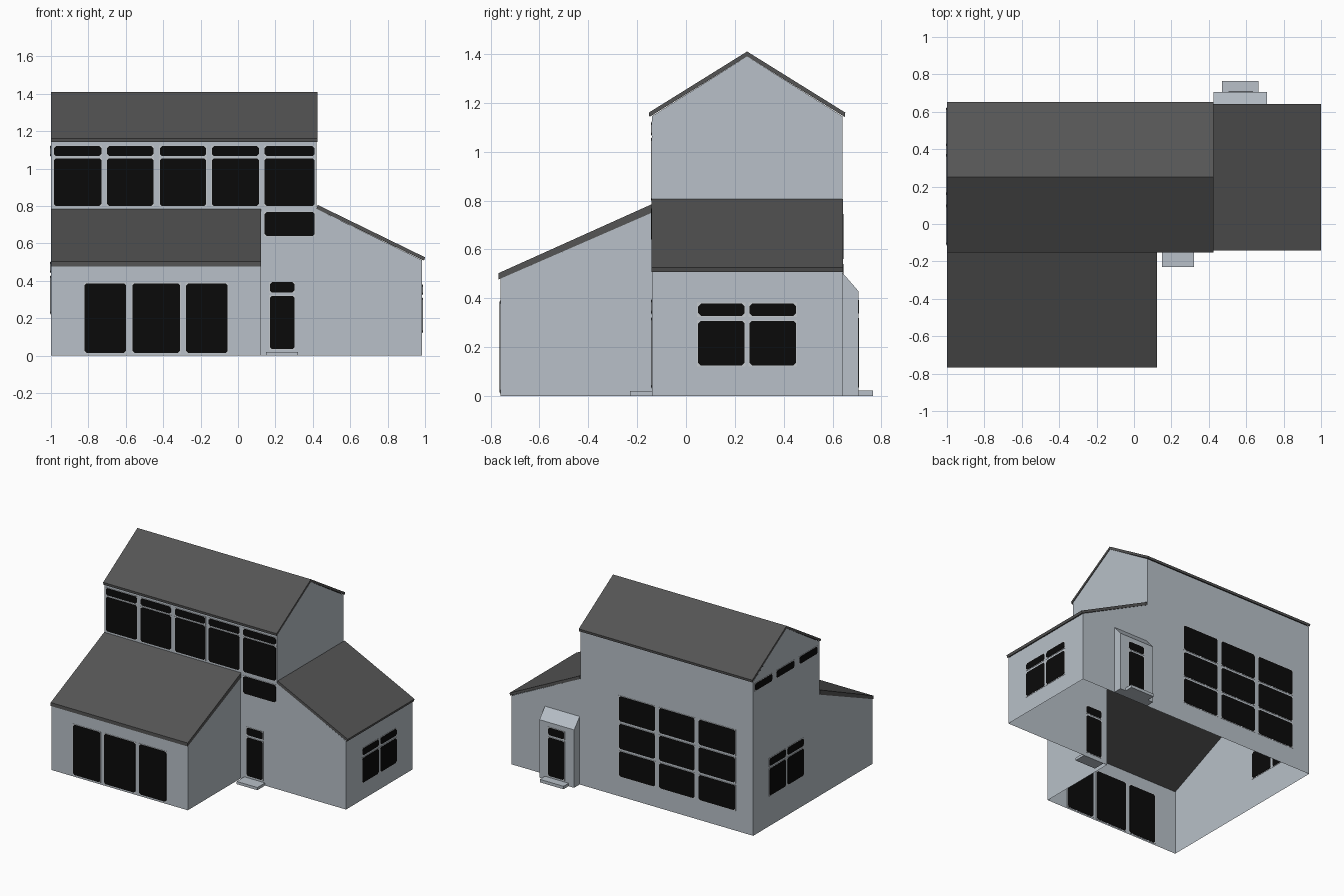
import bpy
import bmesh
from mathutils import Vector

cube = bpy.data.objects.get("Cube")
if cube:
    bpy.data.objects.remove(cube)


def material(name, rgb):
    m = bpy.data.materials.new(name)
    m.use_nodes = True
    m.diffuse_color = (*rgb, 1)
    bsdf = m.node_tree.nodes["Principled BSDF"]
    bsdf.inputs["Base Color"].default_value = (*rgb, 1)
    bsdf.inputs["Roughness"].default_value = 0.8
    return m


WALL = material("pale_grey_wall", (0.48, 0.53, 0.58))
ROOF = material("charcoal_roof", (0.09, 0.09, 0.09))
GLASS = material("black_glass", (0.003, 0.003, 0.003))
FRAME = material("light_frame", (0.56, 0.59, 0.62))


def point(axis, at, u, v):
    """Place a flat point on the plane where the given axis equals at."""
    return Vector((at, u, v)) if axis == "x" else Vector((u, at, v))


def finish(name, bm, mat, fix_normals=True):
    if fix_normals:
        bmesh.ops.recalc_face_normals(bm, faces=bm.faces)
    mesh = bpy.data.meshes.new(name)
    bm.to_mesh(mesh)
    bm.free()
    mesh.materials.append(mat)
    obj = bpy.data.objects.new(name, mesh)
    bpy.context.collection.objects.link(obj)
    return obj


def sheet(name, axis, at, side, outline):
    """Single wall facing the positive or negative side of its axis."""
    bm = bmesh.new()
    face = bm.faces.new([bm.verts.new(point(axis, at, u, v)) for u, v in outline])
    face.normal_update()
    if (face.normal.x + face.normal.y) * side < 0:
        face.normal_flip()
    return finish(name, bm, WALL, False)


def prism(bm, axis, start, end, outline):
    """Closed solid made from an outline swept along an axis."""
    face = bm.faces.new([bm.verts.new(point(axis, start, u, v)) for u, v in outline])
    swept = bmesh.ops.extrude_face_region(bm, geom=[face], use_keep_orig=True)
    shift = point(axis, end - start, 0, 0)
    verts = [g for g in swept["geom"] if isinstance(g, bmesh.types.BMVert)]
    bmesh.ops.translate(bm, verts=verts, vec=shift)


def solid(name, axis, start, end, outline, mat):
    bm = bmesh.new()
    prism(bm, axis, start, end, outline)
    return finish(name, bm, mat)


def rect(a, b, low, high):
    return [(a, low), (b, low), (b, high), (a, high)]


def clipped(a, b, low, high, c=0.011):
    return [(a + c, low), (b - c, low), (b, low + c), (b, high - c),
            (b - c, high), (a + c, high), (a, high - c), (a, low + c)]


def windows(name, axis, at, columns, rows):
    """Grid of clipped panes, each on a thin pale frame."""
    glass, frames = bmesh.new(), bmesh.new()
    m = 0.004
    for a, b in columns:
        for low, high in rows:
            prism(glass, axis, at - 0.004, at + 0.004, clipped(a, b, low, high))
            prism(frames, axis, at - 0.002, at + 0.002,
                  rect(a - m, b + m, low - m, high + m))
    finish(name + "_glass", glass, GLASS)
    finish(name + "_frames", frames, FRAME)


# Key positions
LEFT, WING, TOWER, RIGHT = -1.0, 0.12, 0.42, 0.985
FRONT, MID, RIDGE, BACK = -0.76, -0.14, 0.25, 0.64
EAVE, PEAK = 1.145, 1.39

# Tall main block
sheet("main_back_wall", "y", BACK, 1, rect(LEFT, TOWER, 0, EAVE))
sheet("main_upper_front_wall", "y", MID, -1, rect(LEFT, WING, 0.75, EAVE))
sheet("entrance_wall", "y", MID, -1, rect(WING, TOWER, 0, EAVE))
gable = [(BACK, EAVE), (RIDGE, PEAK), (MID, EAVE)]
sheet("main_side_gable", "x", LEFT, -1, [(MID, 0), (BACK, 0)] + gable)
sheet("main_inner_gable", "x", TOWER, 1, [(MID, 0.78), (BACK, 0.78)] + gable)
solid("main_roof", "x", LEFT - 0.001, TOWER + 0.004,
      [(MID - 0.01, 1.142), (RIDGE, PEAK), (BACK + 0.01, 1.142),
       (BACK + 0.012, 1.16), (RIDGE, 1.41), (MID - 0.012, 1.16)], ROOF)

# Low front wing
slope = [(FRONT, 0), (MID, 0), (MID, 0.75), (FRONT, 0.48)]
sheet("front_wing_outer_wall", "x", LEFT, -1, slope)
sheet("front_wing_inner_wall", "x", WING, 1, slope)
sheet("front_wing_front_wall", "y", FRONT, -1, rect(LEFT, WING, 0, 0.48))
solid("front_wing_roof", "x", LEFT - 0.001, WING + 0.004,
      [(FRONT - 0.007, 0.477), (MID, 0.75), (MID, 0.785), (FRONT - 0.007, 0.503)], ROOF)

# Side wing with a single slope
slope = [(TOWER, 0), (RIGHT, 0), (RIGHT, 0.51), (TOWER, 0.785)]
sheet("side_wing_front_wall", "y", MID, -1, slope)
sheet("side_wing_back_wall", "y", BACK, 1, slope)
sheet("side_wing_end_wall", "x", RIGHT, 1, rect(MID, BACK, 0, 0.51))
solid("side_wing_roof", "y", MID - 0.002, BACK + 0.002,
      [(TOWER, 0.785), (0.995, 0.508), (1.0, 0.526), (TOWER + 0.006, 0.806)], ROOF)

# Back porch and doorsteps
solid("back_porch", "x", 0.425, 0.71,
      [(BACK, 0), (0.705, 0), (0.705, 0.43), (BACK, 0.505)], WALL)
solid("back_step", "y", 0.705, 0.765, rect(0.47, 0.665, 0, 0.022), WALL)
solid("front_step", "y", -0.23, MID, rect(0.15, 0.32, 0, 0.02), WALL)

# Windows and glazed doors
upper = [(-0.985, -0.73), (-0.70, -0.452), (-0.418, -0.17), (-0.14, 0.112), (0.142, 0.41)]
windows("upper_window", "y", MID, upper, [(0.80, 1.055), (1.068, 1.12)])
windows("stair_window", "y", MID, upper[-1:], [(0.64, 0.768)])
windows("patio_door", "y", FRONT, [(-0.82, -0.598), (-0.565, -0.31), (-0.277, -0.055)],
        [(0.015, 0.387)])
door_rows = [(0.035, 0.32), (0.338, 0.393)]
windows("front_door", "y", MID, [(0.17, 0.302)], door_rows)
windows("back_door", "y", 0.705, [(0.505, 0.637)], door_rows)
pair = [(0.05, 0.24), (0.26, 0.45)]
windows("side_wing_window", "x", RIGHT, pair, [(0.125, 0.308), (0.328, 0.378)])
windows("left_window", "x", LEFT, pair, [(0.225, 0.425), (0.445, 0.50)])
windows("gable_window", "x", LEFT, [(-0.11, 0.10), (0.16, 0.37), (0.42, 0.62)],
        [(1.068, 1.12)])
windows("back_window", "y", BACK, [(-0.853, -0.555), (-0.52, -0.23), (-0.195, 0.1)],
        [(0.15 + i * 0.205, 0.335 + i * 0.205) for i in range(3)])
